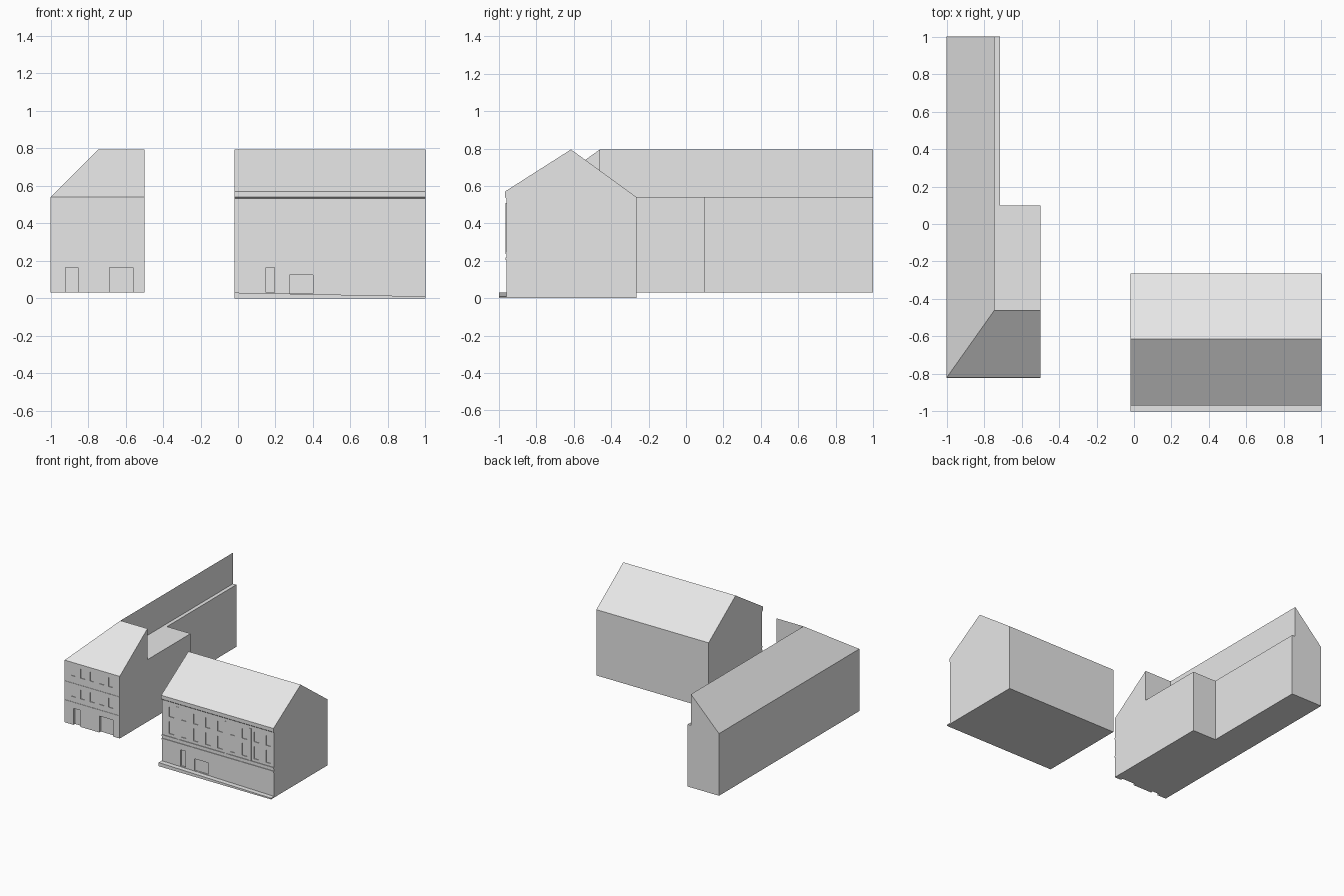
import bpy
import bmesh

if "Cube" in bpy.data.objects:
    bpy.data.objects.remove(bpy.data.objects["Cube"])

grey = bpy.data.materials.new("plaster grey")
grey.diffuse_color = (0.8, 0.8, 0.8, 1)
grey.use_nodes = True
grey.node_tree.nodes["Principled BSDF"].inputs["Base Color"].default_value = grey.diffuse_color


def mesh_object(name, verts, faces):
    me = bpy.data.meshes.new(name)
    bm = bmesh.new()
    vs = [bm.verts.new(v) for v in verts]
    for f in faces:
        bm.faces.new([vs[i] for i in f])
    bmesh.ops.recalc_face_normals(bm, faces=bm.faces)
    bm.to_mesh(me)
    bm.free()
    me.materials.append(grey)
    ob = bpy.data.objects.new(name, me)
    bpy.context.collection.objects.link(ob)
    return ob


def prism(name, profile, offset):
    """Closed prism from a planar profile swept along an offset."""
    n = len(profile)
    verts = list(profile) + [tuple(a + b for a, b in zip(p, offset)) for p in profile]
    faces = [range(n), range(n, 2 * n)]
    faces += [(i, (i + 1) % n, (i + 1) % n + n, i + n) for i in range(n)]
    return mesh_object(name, verts, faces)


def boxes(name, extents):
    """Several boxes (x0, x1, y0, y1, z0, z1) in one mesh."""
    verts, faces = [], []
    for x0, x1, y0, y1, z0, z1 in extents:
        k = len(verts)
        verts += [(x, y, z) for x in (x0, x1) for y in (y0, y1) for z in (z0, z1)]
        faces += [[k + i for i in f] for f in ((0, 1, 3, 2), (4, 5, 7, 6), (0, 1, 5, 4),
                                               (2, 3, 7, 6), (0, 2, 6, 4), (1, 3, 7, 5))]
    return mesh_object(name, verts, faces)


def cut(body, front, openings):
    """Recess openings (x0, x1, z0, z1, depth) into a front wall."""
    cutter = boxes("opening_cutter", [(x0, x1, front - 0.03, front + d, z0, z1)
                                      for x0, x1, z0, z1, d in openings])
    cutter.hide_render = True
    mod = body.modifiers.new("openings", 'BOOLEAN')
    mod.operation = 'DIFFERENCE'
    mod.solver = 'EXACT'
    mod.object = cutter
    bpy.context.view_layer.objects.active = body
    bpy.ops.object.modifier_apply(modifier=mod.name)
    bpy.data.objects.remove(cutter)


def window_row(centres, width, z0, z1):
    return [(c - width / 2, c + width / 2, z0, z1, 0.005) for c in centres]


# Gabled house on the right, with its eaves cornice
gable = [(-0.96, 0), (-0.265, 0), (-0.265, 0.54), (-0.615, 0.795),
         (-0.968, 0.57), (-0.968, 0.54), (-0.96, 0.533)]
house = prism("gabled_house", [(-0.02, y, z) for y, z in gable], (1.02, 0, 0))
bays = [0.07 + 0.11 * i for i in range(9)]
cut(house, -0.96,
    [(0.15, 0.195, 0.031, 0.165, 0.012), (0.275, 0.40, 0.026, 0.125, 0.012)]
    + window_row(bays, 0.045, 0.41, 0.49) + window_row(bays, 0.045, 0.27, 0.37))

# Thin courses and pilasters on the gabled house
boxes("house_string_courses", [(-0.02, 1.0, -0.965, -0.96, z, z + 0.012) for z in (0.205, 0.235)])
boxes("house_pilasters", [(x - 0.008, x + 0.008, -0.964, -0.96, 0.247, 0.51)
                          for x in (0.125, 0.565, 0.785)])

# Sloping pavement step in front of the gabled house
prism("sloping_step", [(-0.02, -1, 0), (1, -1, 0), (1, -1, 0.01), (-0.02, -1, 0.03)], (0, 0.04, 0))

# Long L-shaped building with a half roof and a hipped front
E, L = 0.54, 0.03
plan = [(-1, -0.82), (-0.5, -0.82), (-0.5, 0.1), (-0.715, 0.1), (-0.715, 1), (-1, 1)]
verts = [(x, y, L) for x, y in plan] + [(x, y, E) for x, y in plan]
verts += [(-0.5, -0.46, E), (-0.745, -0.46, E), (-0.745, 1, E),
          (-0.5, -0.46, 0.795), (-0.745, -0.46, 0.795), (-0.745, 1, 0.795)]
faces = [(0, 1, 2, 3, 4, 5),                             # base
         (0, 1, 7, 6), (2, 3, 9, 8), (3, 4, 10, 9), (5, 0, 6, 11),  # walls
         (1, 2, 8, 12, 15, 7), (4, 5, 11, 17, 14, 10),   # gable ends
         (6, 7, 15, 16), (6, 16, 17, 11),                # roof slopes
         (12, 13, 16, 15), (13, 14, 17, 16),             # upright roof backs
         (12, 8, 9, 10, 14, 13)]                         # flat roof
wing = mesh_object("long_building", verts, faces)
bays = [-0.92 + 0.085 * i for i in range(5)]
cut(wing, -0.82,
    [(-0.92, -0.855, 0.02, 0.165, 0.02), (-0.685, -0.56, 0.02, 0.165, 0.02)]
    + window_row(bays, 0.04, 0.43, 0.505) + window_row(bays, 0.04, 0.26, 0.335))

# Thin courses on the long building
boxes("wing_string_courses", [(-1, -0.5, -0.823, -0.82, z, z + 0.012) for z in (0.205, 0.36)])
